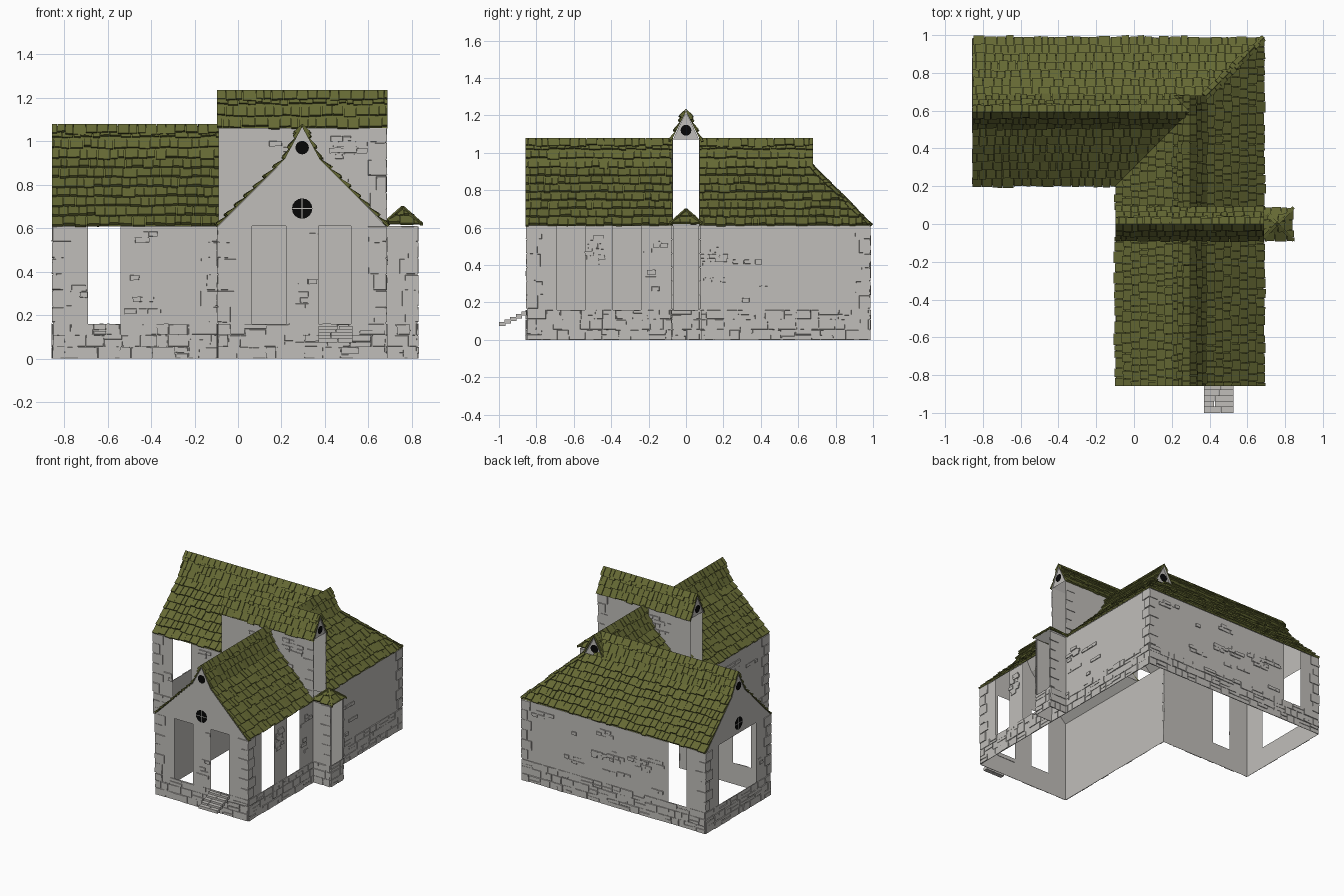
import bpy, bmesh, math, random
from mathutils import Vector as V

if "Cube" in bpy.data.objects:
    bpy.data.objects.remove(bpy.data.objects["Cube"])
random.seed(4)
R = random.uniform

def mat(name, c):
    m = bpy.data.materials.new(name)
    m.diffuse_color = (*c, 1)
    m.use_nodes = True
    m.node_tree.nodes["Principled BSDF"].inputs["Base Color"].default_value = m.diffuse_color
    return m

STONE = mat("light grey stone", (0.53, 0.515, 0.49))
ROOF = mat("moss green shingle", (0.130, 0.141, 0.034))
BLACK = mat("black glass", (0.002, 0.002, 0.002))

def finish(name, bm, *mats):
    me = bpy.data.meshes.new(name)
    bm.to_mesh(me)
    bm.free()
    for m in mats:
        me.materials.append(m)
    ob = bpy.data.objects.new(name, me)
    bpy.context.collection.objects.link(ob)

def poly(bm, pts):
    return bm.faces.new([bm.verts.new(p) for p in pts])

def hexa(bm, p):
    """box from 4 bottom and 4 top corners"""
    v = [bm.verts.new(q) for q in p]
    for f in ((3, 2, 1, 0), (4, 5, 6, 7), (0, 1, 5, 4), (1, 2, 6, 5), (2, 3, 7, 6), (3, 0, 4, 7)):
        bm.faces.new([v[i] for i in f])

# ---------- walls ----------
class Wall:
    def __init__(self, p, q, z0, z1, holes=()):
        self.p, q = V((*p, 0)), V((*q, 0))
        self.L = (q - self.p).length
        self.u = (q - self.p).normalized()
        self.n = V((self.u.y, -self.u.x, 0))
        self.z0, self.z1, self.holes = z0, z1, holes

    def at(self, a, z, t=0):
        return self.p + self.u * a + self.n * t + V((0, 0, z))

    def quad(self, bm, a, b, z0, z1):
        poly(bm, [self.at(a, z0), self.at(b, z0), self.at(b, z1), self.at(a, z1)])

    def sheet(self, bm, sill=0.16):
        if not self.holes:
            return self.quad(bm, 0, self.L, self.z0, self.z1)
        self.quad(bm, 0, self.L, self.z0, sill)
        a = 0
        for h in list(self.holes) + [(self.L, self.L)]:
            self.quad(bm, a, h[0], sill, self.z1)
            a = h[1]

    def brick(self, bm, a, b, z0, z1, t):
        j = lambda: R(-0.003, 0.003)
        base = [(a, z0), (b, z0), (b, z1), (a, z1)]
        hexa(bm, [self.at(x, z, 0.001) for x, z in base] +
                 [self.at(x + j(), max(0, z + j()), t) for x, z in base])

    def plinth(self, bm):
        for z0, z1 in ((0, 0.052), (0.056, 0.107), (0.111, 0.158)):
            a = 0
            while a < self.L - 0.01:
                b = min(a + R(0.04, 0.11), self.L)
                if self.L - b < 0.03:
                    b = self.L
                if R(0, 1) < 0.35 and b - a > 0.06:
                    m = (z0 + z1) / 2 + R(-0.006, 0.006)
                    self.brick(bm, a, b - 0.004, z0, m - 0.002, R(0.003, 0.008))
                    self.brick(bm, a, b - 0.004, m + 0.002, z1, R(0.003, 0.008))
                else:
                    self.brick(bm, a, b - 0.004, z0, z1, R(0.003, 0.008))
                a = b

    def quoins(self, bm, z0, ends=(0, 1)):
        n = round((self.z1 - z0) / 0.075)
        h = (self.z1 - z0) / n
        for e in ends:
            for i in range(n):
                w = (0.075 if i % 2 else 0.05) + R(-0.008, 0.008)
                a, b = (-0.004, w) if e == 0 else (self.L - w, self.L + 0.004)
                self.brick(bm, a, b, z0 + i * h + 0.003, z0 + (i + 1) * h - 0.003, 0.006)

    def scatter(self, bm, count, z0):
        for _ in range(count):
            a0, zc = R(0.1, max(0.11, self.L - 0.2)), R(z0 + 0.03, self.z1 - 0.1)
            for r in range(random.choice((1, 2, 3))):
                a = a0 + R(-0.03, 0.03)
                for _ in range(random.choice((1, 2, 3))):
                    b = a + R(0.03, 0.065)
                    if b < self.L - 0.08 and all(b < h[0] or a > h[1] for h in self.holes):
                        self.brick(bm, a, b, zc + r * 0.027, zc + r * 0.027 + 0.023, R(0.004, 0.009))
                    a = b + 0.004

H = 0.61
foot = [(-0.85, 0.21), (-0.09, 0.21), (-0.09, -0.85), (0.68, -0.85), (0.68, 0.98), (-0.85, 0.98)]
holes = [[(0.16, 0.31)], [], [(0.155, 0.31), (0.46, 0.61)],
         [(0.16, 0.31), (0.46, 0.61), (0.78, 0.92)], [(1.22, 1.37)], [(0.16, 0.60)]]
main = [Wall(foot[i], foot[(i + 1) % 6], 0, H, holes[i]) for i in range(6)]
af = [(0.68, -0.075), (0.825, -0.075), (0.825, 0.075), (0.68, 0.075)]
annex = [Wall(af[i], af[i + 1], 0, H, [(0.01, 0.14)] if i == 1 else []) for i in range(3)]
tower = [Wall((-0.09, -0.07), (0.68, -0.07), H, 1.07), Wall((0.68, 0.07), (-0.09, 0.07), H, 1.07)]

for name, group in (("house_walls", main), ("annex_walls", annex), ("tower_walls", tower)):
    bm, st = bmesh.new(), bmesh.new()
    for w in group:
        w.sheet(bm)
        if group is not tower:
            w.plinth(st)
        if group is main:
            w.quoins(st, 0.165)
            w.scatter(st, int(w.L * 10), 0.17)
        elif group is tower:
            w.quoins(st, H, (1,) if w.u.x > 0 else (0,))
            w.scatter(st, 6, 0.75)
        elif not w.holes:
            w.quoins(st, 0.165, (1,) if w.u.x > 0 else (0,))
    finish(name, bm, STONE)
    finish(name + "_stonework", st, STONE)

# ---------- gables with round windows ----------
CX, CY, K, E, ZK, ZR = 0.295, 0.595, 0.08, 0.388, 0.917, 1.065
gab, glass, rims = bmesh.new(), bmesh.new(), bmesh.new()

def gable(c, u, pts):
    poly(gab, [V(c) + V(u) * a + V((0, 0, z)) for a, z in pts])

def round_window(c, n, r, cross=False):
    c, n = V(c), V(n)
    u, z = V((-n.y, n.x, 0)), V((0, 0, 1))
    ring = [u * math.cos(i * math.pi / 8) + z * math.sin(i * math.pi / 8) for i in range(16)]
    poly(glass, [c + n * 0.006 + d * r for d in ring])
    if cross:
        for a, b in ((u, z), (z, u)):
            poly(rims, [c + n * 0.007 + a * r * s + b * 0.002 * t
                        for s, t in ((-1, -1), (1, -1), (1, 1), (-1, 1))])

full = [(-0.385, H), (0.385, H), (K, ZK), (0, ZR), (-K, ZK)]
top = [(-K, ZK - 0.03), (K, ZK - 0.03), (K, ZK), (0, ZR), (-K, ZK)]
gable((CX, -0.85, 0), (1, 0, 0), full)
gable((-0.85, CY, 0), (0, -1, 0), full)
gable((CX, 0.665, 0), (-1, 0, 0), top)
for c, n in (((CX, -0.85, 0), (0, -1, 0)), ((-0.85, CY, 0), (-1, 0, 0)), ((CX, 0.665, 0), (0, 1, 0))):
    round_window(V(c) + V((0, 0, 0.97)), n, 0.031)
    if n[1] < 1:
        round_window(V(c) + V((0, 0, 0.69)), n, 0.047, True)
for x, s in ((-0.09, -1), (0.68, 1)):
    gable((x, 0, 0), (0, s, 0), [(-0.07, 1.07), (0.07, 1.07), (0, 1.22)])
    round_window((x, 0, 1.12), (s, 0, 0), 0.029)
finish("gable_walls", gab, STONE)
finish("round_window_glass", glass, BLACK)
finish("round_window_bars", rims, STONE)

# ---------- shingled roofs with a stone-coloured lining ----------
def shingles(dst, o, u, d, lu, ld, rows, cuts=(), lift=0.015, sheet=True):
    """rows of overlapping shingles; o = upper start, u = along ridge, d = downhill"""
    bm = bmesh.new()
    o, u, d = V(o), V(u).normalized(), V(d).normalized()
    n = u.cross(d)
    n = -n if n.z < 0 else n
    if sheet:
        quad = [o, o + u * lu, o + u * lu + d * ld, o + d * ld]
        poly(bm, quad)
        poly(bm, [p - n * 0.003 for p in quad]).material_index = 1
    rl = ld / rows
    for r in range(rows):
        a = -R(0, 0.03)
        while a < lu:
            b = a + R(0.03, 0.065)
            a0, b0 = max(a, 0), min(b - 0.003, lu)
            if b0 - a0 > 0.004:
                s, e, t = r * rl - 0.004, (r + 1) * rl + R(-0.008, 0.006), lift + R(-0.004, 0.004)
                base = [(a0, s), (b0, s), (b0, e + R(-0.003, 0.003)), (a0, e)]
                hexa(bm, [o + u * x + d * y for x, y in base] +
                         [o + u * x + d * y + n * h for (x, y), h in zip(base, (0.003, 0.003, t, t))])
            a = b
    for co, no in cuts:
        bmesh.ops.bisect_plane(bm, geom=bm.verts[:] + bm.edges[:] + bm.faces[:],
                               plane_co=co, plane_no=no, clear_outer=True)
    tmp = bpy.data.meshes.new("tmp")
    bm.to_mesh(tmp)
    bm.free()
    dst.from_mesh(tmp)
    bpy.data.meshes.remove(tmp)

low, up = V((E - K, H - ZK)), V((K, ZK - ZR))
corner = (CX, CY, 0)
fr, bk = bmesh.new(), bmesh.new()
for s in (-1, 1):
    # front wing, interrupted where the cross tower passes through
    d_low, d_up = (s * low.x, 0, low.y), (s * up.x, 0, up.y)
    for y0, y1 in ((-0.858, -0.07), (0.07, 0.983)):
        shingles(fr, (CX + s * K, y0, ZK), (0, 1, 0), d_low, y1 - y0, low.length, 7, [(corner, (-1, 1, 0))])
        y2 = min(y1, 0.68)
        shingles(fr, (CX, y0, ZR), (0, 1, 0), d_up, y2 - y0, up.length, 3)
        shingles(fr, (CX, y0, ZR + 0.01), (0, 1, 0), d_up, y2 - y0, 0.05, 1, lift=0.016, sheet=False)
    # back wing
    d_low, d_up = (0, s * low.x, low.y), (0, s * up.x, up.y)
    shingles(bk, (-0.855, CY + s * K, ZK), (1, 0, 0), d_low, 1.54, low.length, 7, [(corner, (1, -1, 0))])
    shingles(bk, (-0.855, CY, ZR), (1, 0, 0), d_up, CX + 0.855, up.length, 3)
    shingles(bk, (-0.855, CY, ZR + 0.01), (1, 0, 0), d_up, CX + 0.855, 0.05, 1, lift=0.016, sheet=False)
# hip capping at the outer corner
h = V((E - K, E - K, H - ZK))
for a in (V((0, -1, 0)), V((-1, 0, 0))):
    d = a - h.normalized() * a.dot(h.normalized())
    shingles(bk, (CX + K, CY + K, ZK + 0.012), h, d, h.length + 0.008, 0.018, 1, lift=0.01, sheet=False)
finish("front_wing_roof", fr, ROOF, STONE)
finish("back_wing_roof", bk, ROOF, STONE)

# cross tower roof
bm = bmesh.new()
for s in (-1, 1):
    d = V((0, s * 0.08, -0.16))
    shingles(bm, (-0.097, 0, 1.22), (1, 0, 0), d, 0.785, d.length, 3)
    shingles(bm, (-0.097, 0, 1.23), (1, 0, 0), d, 0.785, 0.05, 1, lift=0.016, sheet=False)
finish("tower_roof", bm, ROOF, STONE)

# little hipped roof of the annex
bm = bmesh.new()
apex = V((0.757, 0, 0.69))
for i in range(4):
    a = i * math.pi / 2
    f, u = V((round(math.cos(a)), round(math.sin(a)), 0)), V((-round(math.sin(a)), round(math.cos(a)), 0))
    d = f * 0.082 + V((0, 0, -0.072))
    shingles(bm, apex - u * 0.1, u, d, 0.2, d.length, 2, [(apex, u - f), (apex, -u - f)], lift=0.012)
    hp = f * 0.088 + u * 0.088 + V((0, 0, -0.078))
    w = (f - u).normalized() * 0.008
    z = V((0, 0, 0.012))
    hexa(bm, [apex - w, apex + w, apex + hp + w, apex + hp - w] +
             [apex - w + z, apex + w + z, apex + hp + w + z, apex + hp - w + z])
finish("annex_roof", bm, ROOF, STONE)

# ---------- entrance steps ----------
bm = bmesh.new()
for i in range(5):
    y0, z1 = -1.0 + i * 0.03, 0.095 + i * 0.014
    x = 0.37
    for w in (R(0.05, 0.1), 1):
        x1 = min(x + w, 0.53)
        c = [(x, y0), (x1 - 0.003, y0), (x1 - 0.003, y0 + 0.034), (x, y0 + 0.034)]
        hexa(bm, [(*p, z1 - 0.022) for p in c] + [(*p, z1) for p in c])
        x = x1
finish("entrance_steps", bm, STONE)
